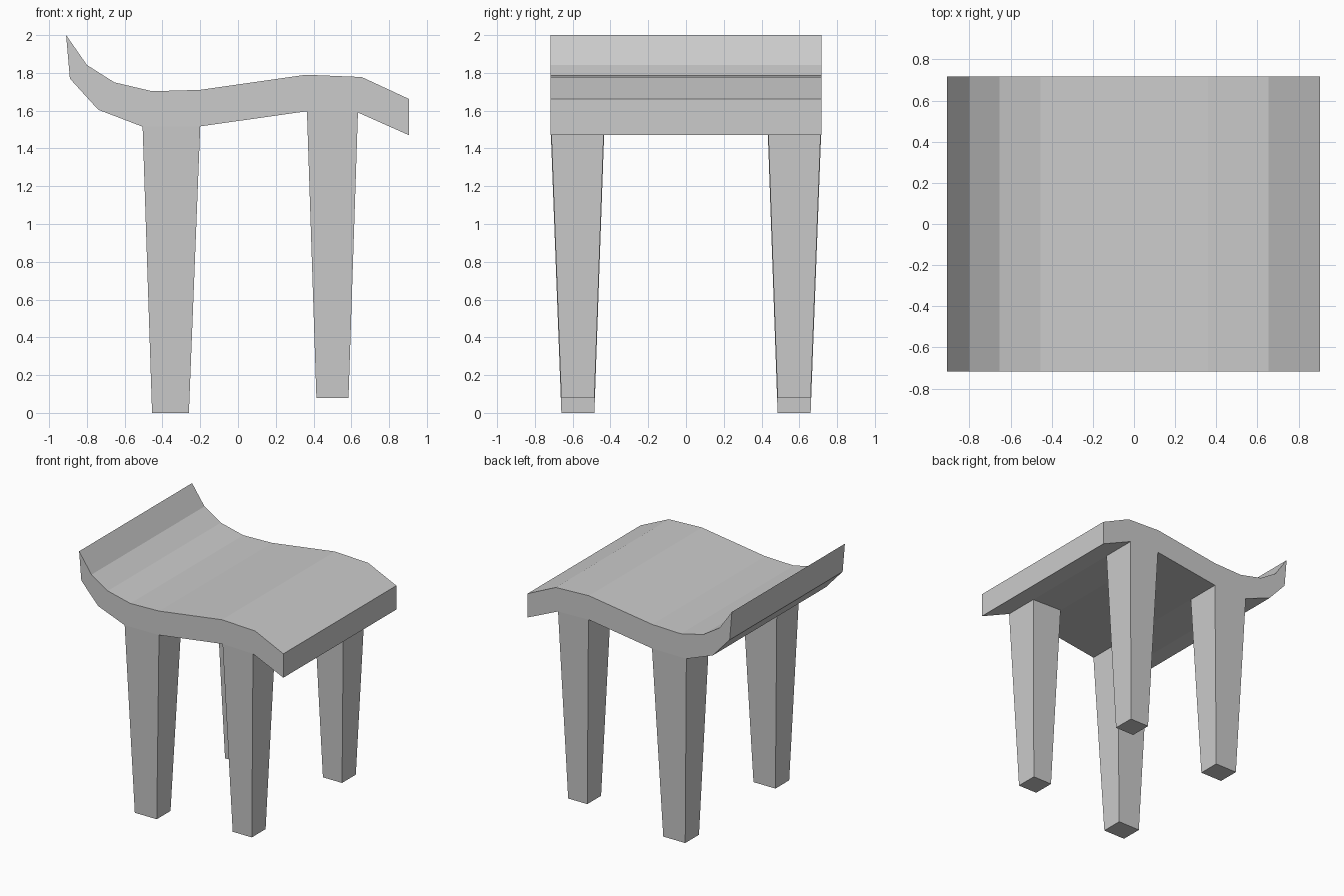
import bpy, bmesh

if "Cube" in bpy.data.objects:
    bpy.data.objects.remove(bpy.data.objects["Cube"])

HALF = 0.717  # half depth of the seat


def add_object(name, bm):
    bmesh.ops.recalc_face_normals(bm, faces=bm.faces[:])
    mesh = bpy.data.meshes.new(name)
    bm.to_mesh(mesh)
    bm.free()
    obj = bpy.data.objects.new(name, mesh)
    bpy.context.collection.objects.link(obj)
    return obj


def leg(name, side, top, bottom):
    """Tapered leg; top and bottom are lists of (x, y, z) corners."""
    bm = bmesh.new()
    rings = [[bm.verts.new((x, side * y, z)) for x, y, z in ring] for ring in (bottom, top)]
    for ring in rings:
        bm.faces.new(ring)
    for i in range(4):
        j = (i + 1) % 4
        bm.faces.new((rings[0][i], rings[0][j], rings[1][j], rings[1][i]))
    add_object(name, bm)


def ring(x0, x1, y0, y1, z0, z1):
    return [(x0, y0, z0), (x1, y0, z1), (x1, y1, z1), (x0, y1, z0)]


# Curved seat: side profile extruded across the depth
upper = [(-0.91, 2.0), (-0.80, 1.842), (-0.655, 1.75), (-0.455, 1.703),
         (-0.20, 1.71), (0.36, 1.79), (0.655, 1.778), (0.905, 1.662)]
lower = [(0.905, 1.47), (0.635, 1.59), (0.365, 1.597), (-0.20, 1.517),
         (-0.505, 1.515), (-0.74, 1.605), (-0.89, 1.77)]
bm = bmesh.new()
face = bm.faces.new([bm.verts.new((x, -HALF, z)) for x, z in upper + lower])
extruded = bmesh.ops.extrude_face_region(bm, geom=[face])["geom"]
bmesh.ops.translate(bm, vec=(0, 2 * HALF, 0),
                    verts=[v for v in extruded if isinstance(v, bmesh.types.BMVert)])
add_object("seat", bm)

# Four tapered legs, the right pair shorter and slimmer
for side, label in ((-1, "front"), (1, "back")):
    leg(f"{label}_left_leg", side,
        ring(-0.505, -0.20, 0.432, HALF, 1.515, 1.517),
        ring(-0.455, -0.26, 0.485, 0.66, 0.0, 0.0))
    leg(f"{label}_right_leg", side,
        ring(0.365, 0.635, 0.432, HALF, 1.597, 1.59),
        ring(0.415, 0.585, 0.485, 0.66, 0.08, 0.08))
